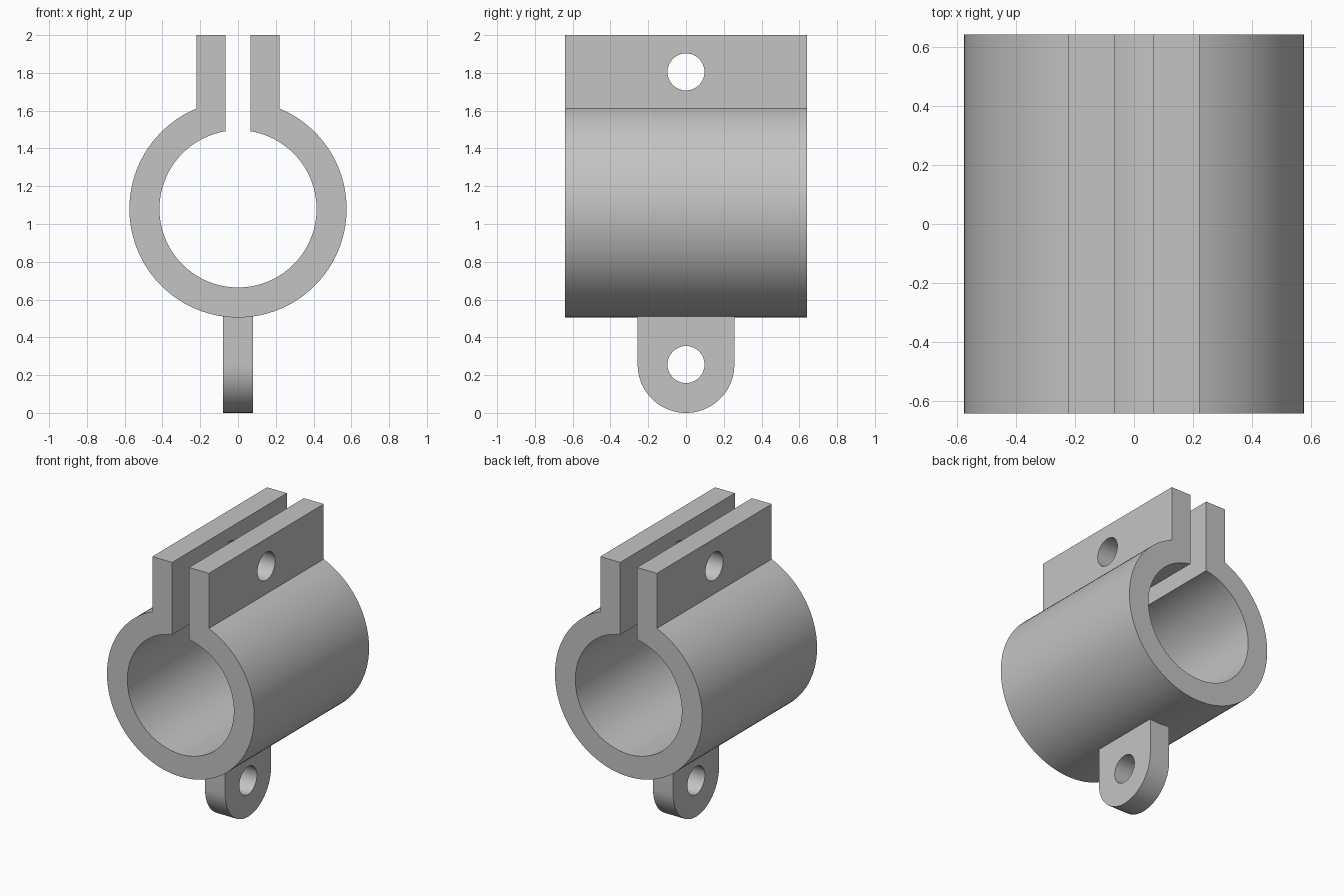
import bpy, bmesh, math
from mathutils import Vector

cube = bpy.data.objects.get("Cube")
if cube:
    bpy.data.objects.remove(cube, do_unlink=True)

GREY = (0.55, 0.55, 0.55, 1)
metal = bpy.data.materials.new("plain grey")
metal.use_nodes = True
metal.diffuse_color = GREY
metal.node_tree.nodes["Principled BSDF"].inputs["Base Color"].default_value = GREY

CENTRE_Z, OUTER, INNER = 1.08, 0.575, 0.416
GAP, EAR_X, TOP = 0.066, 0.221, 2.0
HALF_LENGTH = 0.64
TAB_X, TAB_R, HOLE_R = 0.079, 0.256, 0.098


def arc(radius, start, end, steps, cz):
    """Points on an arc, as (across, up) pairs."""
    angles = [start + (end - start) * i / steps for i in range(steps + 1)]
    return [(radius * math.cos(a), cz + radius * math.sin(a)) for a in angles]


def extrude_profile(name, points, axis, half):
    """Solid with the profile swept from -half to +half along x or y."""
    def place(p, d):
        return (d, p[0], p[1]) if axis == "x" else (p[0], d, p[1])
    bm = bmesh.new()
    face = bm.faces.new([bm.verts.new(place(p, -half)) for p in points])
    grown = bmesh.ops.extrude_face_region(bm, geom=[face], use_keep_orig=True)
    step = Vector((2 * half, 0, 0)) if axis == "x" else Vector((0, 2 * half, 0))
    moved = [v for v in grown["geom"] if isinstance(v, bmesh.types.BMVert)]
    bmesh.ops.translate(bm, verts=moved, vec=step)
    bmesh.ops.recalc_face_normals(bm, faces=bm.faces)
    mesh = bpy.data.meshes.new(name)
    bm.to_mesh(mesh)
    bm.free()
    obj = bpy.data.objects.new(name, mesh)
    bpy.context.collection.objects.link(obj)
    mesh.materials.append(metal)
    return obj


def drill(obj, z):
    """Cut a bolt hole along x, then shade the curved walls smooth."""
    cutter = extrude_profile("hole_cutter", arc(HOLE_R, 0, math.tau, 48, z)[:-1], "x", 0.5)
    mod = obj.modifiers.new("bolt hole", "BOOLEAN")
    mod.operation, mod.solver, mod.object = "DIFFERENCE", "EXACT", cutter
    bpy.ops.object.select_all(action="DESELECT")
    bpy.context.view_layer.objects.active = obj
    obj.select_set(True)
    bpy.ops.object.modifier_apply(modifier=mod.name)
    bpy.data.objects.remove(cutter, do_unlink=True)
    bpy.ops.object.shade_smooth_by_angle(angle=math.radians(30))


# Split ring with two clamping ears
outer_start = math.acos(EAR_X / OUTER)
inner_start = math.acos(GAP / INNER)
outside = arc(OUTER, outer_start, -math.pi - outer_start, 96, CENTRE_Z)
inside = arc(INNER, -math.pi - inner_start, inner_start, 96, CENTRE_Z)
profile = ([(EAR_X, TOP)] + outside + [(-EAR_X, TOP), (-GAP, TOP)]
           + inside + [(GAP, TOP)])
ring = extrude_profile("clamp_ring", profile, "y", HALF_LENGTH)
drill(ring, 1.805)

# Round-ended mounting tab, seated in the ring wall
tab_profile = arc(TAB_R, -math.pi, 0, 40, TAB_R) + [(TAB_R, 0.53), (-TAB_R, 0.53)]
tab = extrude_profile("mounting_tab", tab_profile, "x", TAB_X)
drill(tab, TAB_R)
